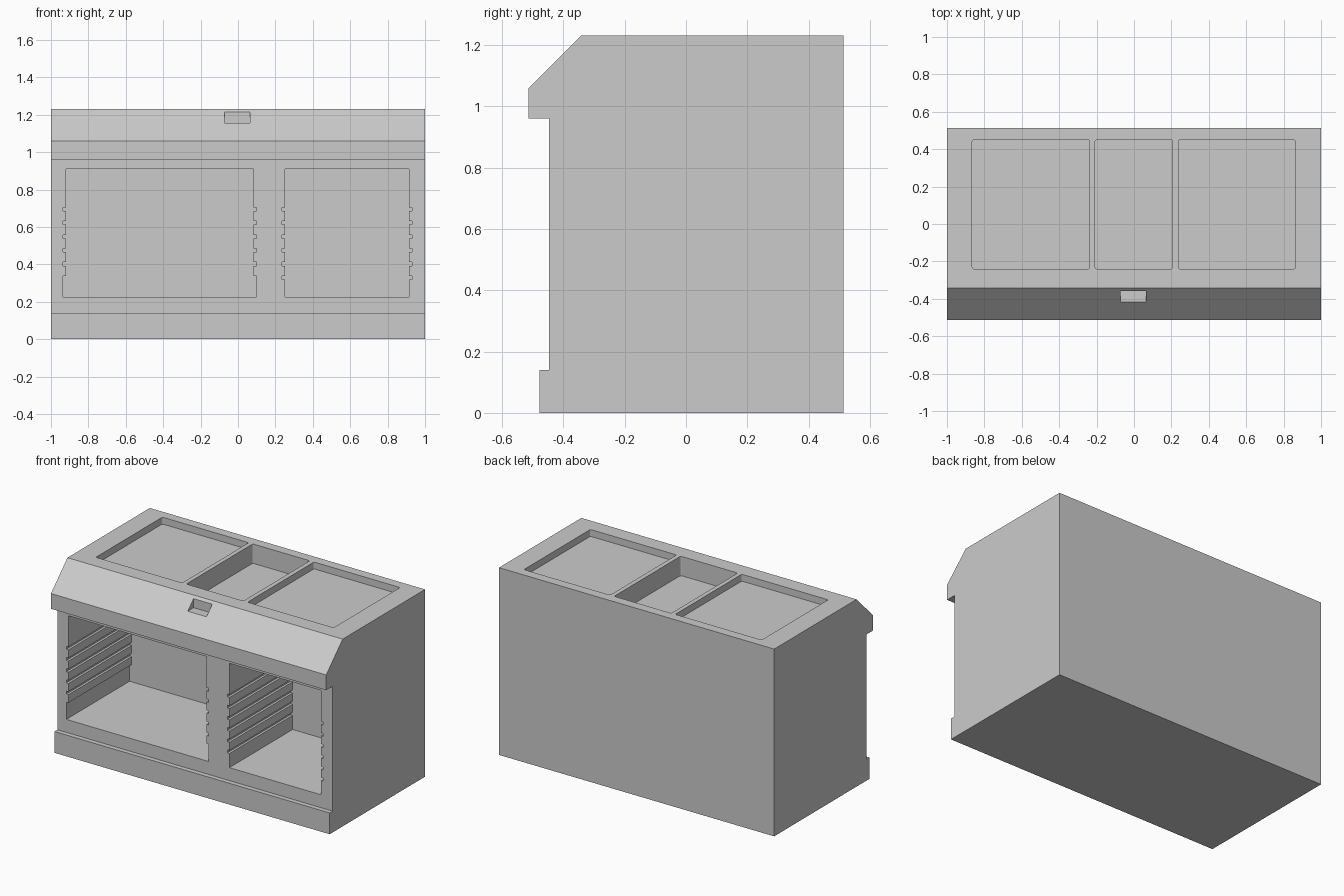
import bpy
import bmesh
from mathutils import Vector

default = bpy.data.objects.get("Cube")
if default:
    bpy.data.objects.remove(default, do_unlink=True)

# Single flat colour
grey = bpy.data.materials.new("light_grey")
grey.use_nodes = True
colour = (0.6, 0.6, 0.6, 1.0)
grey.diffuse_color = colour
grey.node_tree.nodes["Principled BSDF"].inputs["Base Color"].default_value = colour

X, Y, Z = Vector((1, 0, 0)), Vector((0, 1, 0)), Vector((0, 0, 1))


def prism(name, profile, u, v, axis, start, end, round_corners=0):
    """Extrude a 2D profile, drawn on axes u and v, along axis."""
    bm = bmesh.new()
    face = bm.faces.new([bm.verts.new(u * a + v * b + axis * start) for a, b in profile])
    sides = bmesh.ops.extrude_face_region(bm, geom=[face])["geom"]
    bmesh.ops.translate(bm, vec=axis * (end - start),
                        verts=[g for g in sides if isinstance(g, bmesh.types.BMVert)])
    if round_corners:
        edges = [e for e in bm.edges
                 if abs((e.verts[0].co - e.verts[1].co).normalized().dot(axis)) > 0.99]
        bmesh.ops.bevel(bm, geom=edges, offset=round_corners, segments=3,
                        profile=0.5, affect='EDGES')
    bmesh.ops.recalc_face_normals(bm, faces=bm.faces)
    mesh = bpy.data.meshes.new(name)
    bm.to_mesh(mesh)
    bm.free()
    mesh.materials.append(grey)
    obj = bpy.data.objects.new(name, mesh)
    bpy.context.collection.objects.link(obj)
    return obj


def rectangle(a0, a1, b0, b1):
    return [(a0, b0), (a1, b0), (a1, b1), (a0, b1)]


def carve(target, cutter):
    """Subtract the cutter from the target and discard it."""
    cutter.hide_render = True
    mod = target.modifiers.new("carve", 'BOOLEAN')
    mod.operation = 'DIFFERENCE'
    mod.solver = 'EXACT'
    mod.object = cutter
    bpy.context.view_layer.objects.active = target
    bpy.ops.object.modifier_apply(modifier=mod.name)
    bpy.data.objects.remove(cutter, do_unlink=True)


def rail_opening(x0, x1, wide_bottom):
    """Opening outline with tray-rail grooves down both sides."""
    bottom, top, groove, half = 0.225, 0.91, 0.015, 0.01
    right = []
    for i in range(6):
        z = 0.328 + i * 0.0735
        if i == 0 and wide_bottom:
            right += [(groove, bottom), (groove, z + half), (0, z + half)]
            continue
        if i == 0:
            right.append((0, bottom))
        right += [(0, z - half), (groove, z - half), (groove, z + half), (0, z + half)]
    right.append((0, top))
    return ([(x1 + d, z) for d, z in right] +
            [(x0 - d, z) for d, z in reversed(right)])


# Cabinet body: side outline with plinth, recessed front and sloped lip
outline = [(0.513, 0), (0.513, 1.23), (-0.342, 1.23), (-0.513, 1.06),
           (-0.513, 0.96), (-0.446, 0.96), (-0.446, 0.14), (-0.477, 0.14), (-0.477, 0)]
cabinet = prism("counter_cabinet", outline, Y, Z, X, -1, 1)

# Front compartments with rail grooves
for x0, x1, wide in ((-0.92, 0.083, True), (0.25, 0.915, False)):
    carve(cabinet, prism("compartment_cutter", rail_opening(x0, x1, wide),
                         X, Z, Y, -0.6, 0.21))

# Worktop wells: two shallow at the sides, one deep in the middle
for x0, x1, floor in ((-0.865, -0.237, 1.185), (-0.208, 0.207, 1.103),
                      (0.237, 0.863, 1.185)):
    carve(cabinet, prism("well_cutter", rectangle(x0, x1, -0.24, 0.45),
                         X, Y, Z, floor, 1.4, 0.01))

# Small stepped notch in the sloped lip
carve(cabinet, prism("notch_cutter", rectangle(-0.073, 0.063, -0.6, -0.356),
                     X, Y, Z, 1.155, 1.215))
